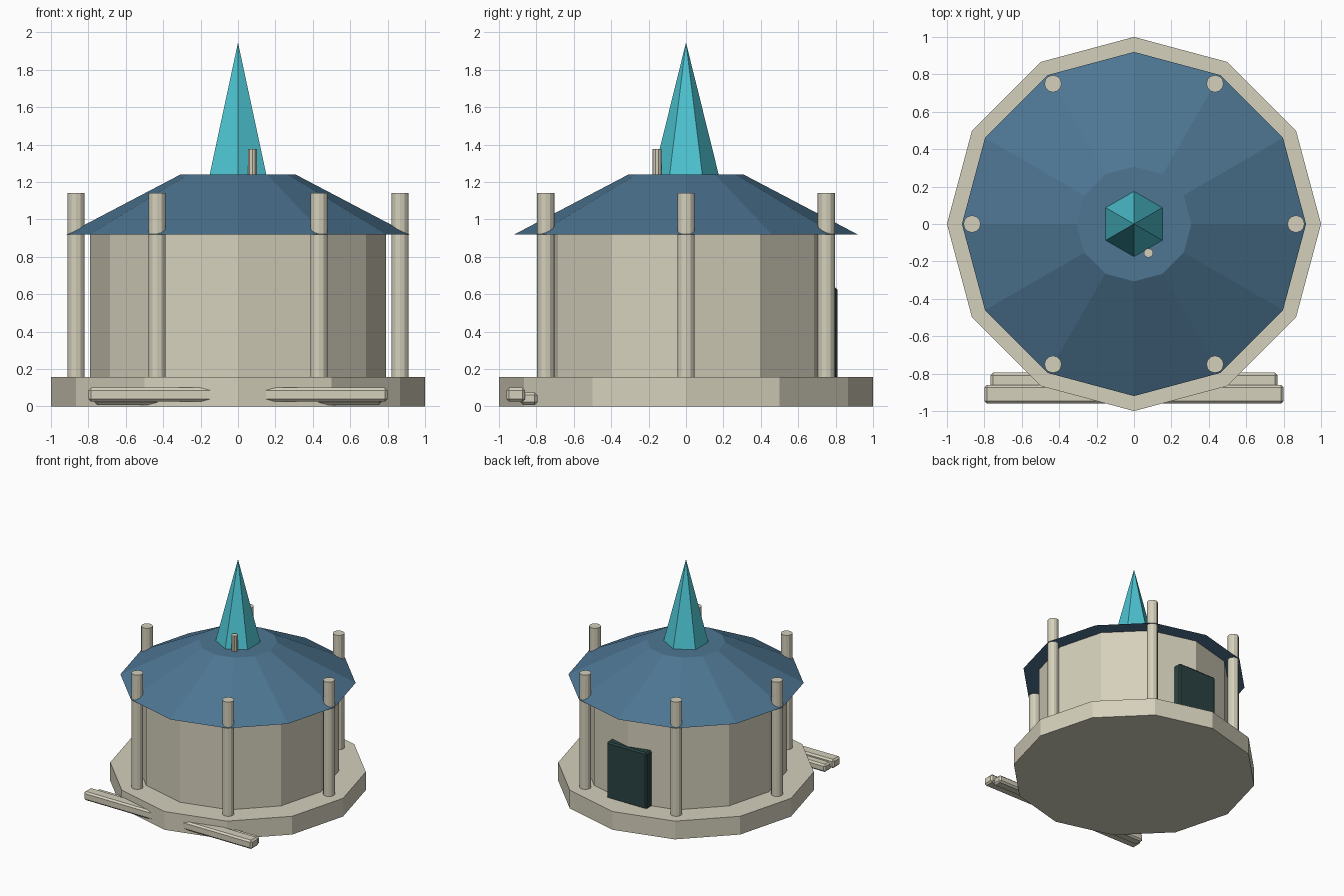
import bpy
import math

cube = bpy.data.objects.get("Cube")
if cube:
    bpy.data.objects.remove(cube, do_unlink=True)


def material(name, colour):
    mat = bpy.data.materials.new(name)
    mat.use_nodes = True
    mat.diffuse_color = (*colour, 1)
    mat.node_tree.nodes["Principled BSDF"].inputs["Base Color"].default_value = (*colour, 1)
    return mat


stone = material("cream stone", (0.66, 0.63, 0.50))
slate = material("slate blue", (0.075, 0.18, 0.29))
teal = material("bright teal", (0.075, 0.55, 0.64))
dark = material("dark green", (0.023, 0.055, 0.055))


def frustum(name, mat, sides, low, high, bottom, top, x=0, y=0, turn=0):
    """Straight or tapered prism between two heights."""
    bpy.ops.mesh.primitive_cone_add(
        vertices=sides, radius1=low, radius2=high, depth=top - bottom,
        location=(x, y, (bottom + top) / 2), rotation=(0, 0, turn))
    obj = bpy.context.object
    obj.name = name
    obj.data.materials.append(mat)
    return obj


def block(name, mat, xs, ys, zs, bevel):
    """Bevelled box given by its extents on each axis."""
    spans = (xs, ys, zs)
    bpy.ops.mesh.primitive_cube_add(size=1, location=[(a + b) / 2 for a, b in spans])
    obj = bpy.context.object
    obj.name = name
    obj.scale = [b - a for a, b in spans]
    bpy.ops.object.transform_apply(location=False, rotation=False, scale=True)
    mod = obj.modifiers.new("edges", "BEVEL")
    mod.width = bevel
    mod.segments = 1
    obj.data.materials.append(mat)
    return obj


FLOOR, EAVES, ROOF_TOP = 0.157, 0.918, 1.24

# Platform, round wall and roof
frustum("platform", stone, 12, 1.0, 1.0, 0, FLOOR)
frustum("wall", stone, 12, 0.79, 0.79, FLOOR - 0.01, EAVES + 0.01)
frustum("roof", slate, 12, 0.92, 0.307, EAVES, ROOF_TOP)

# Spire and the small pipe beside it
frustum("spire", teal, 6, 0.175, 0, ROOF_TOP - 0.002, 1.945)
frustum("roof_pipe", stone, 10, 0.025, 0.025, ROOF_TOP - 0.01, 1.375, 0.077, -0.155)

# Ring of columns piercing the eaves
for i in range(6):
    a = i * math.pi / 3
    frustum(f"column_{i + 1}", stone, 12, 0.046, 0.046, FLOOR - 0.01, 1.14,
            0.866 * math.cos(a), 0.866 * math.sin(a))

# Back door
block("door", dark, (-0.19, 0.19), (0.73, 0.81), (FLOOR - 0.01, 0.635), 0.012)

# Two long front steps running through the platform
block("front_step", stone, (-0.80, 0.80), (-0.96, -0.86), (0.025, 0.10), 0.014)
block("rear_step", stone, (-0.767, 0.767), (-0.885, -0.795), (0.008, 0.075), 0.014)
